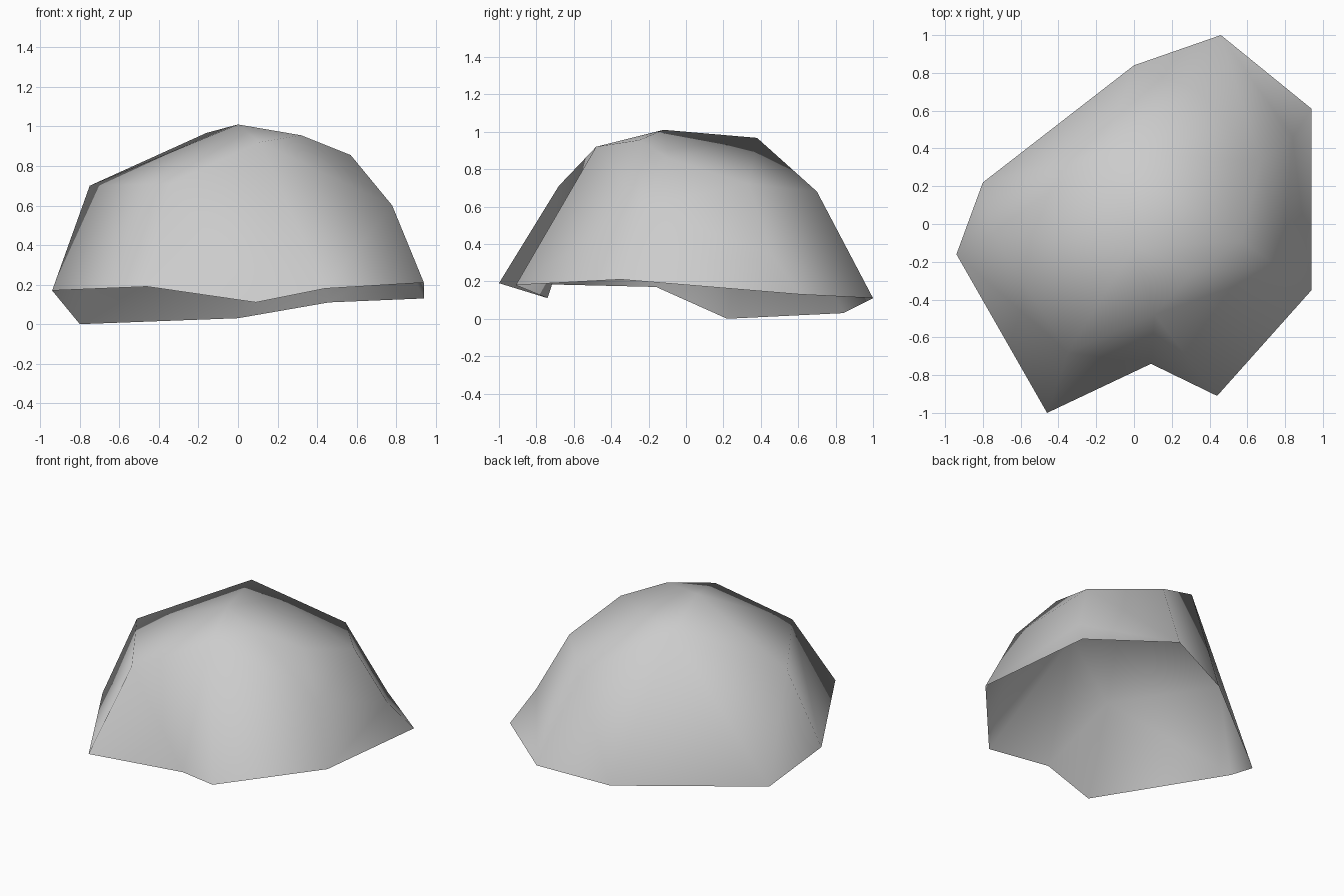
import bpy
import bmesh

if "Cube" in bpy.data.objects:
    bpy.data.objects.remove(bpy.data.objects["Cube"])

# Open rim of the boulder, counter-clockwise from the left
rim = [(-.94, -.16, .17), (-.46, -1, .19), (.09, -.74, .11),
       (.44, -.91, .18), (.94, -.35, .21), (.94, .61, .13),
       (.46, 1, .11), (0, .84, .03), (-.80, .22, 0)]

# Corners of the upper body
crown = {
    "left": (-.75, -.05, .70), "front": (-.35, -.68, .71),
    "brow": (.11, -.48, .92), "peak": (0, -.12, 1.01),
    "ridge": (.32, -.25, .955), "shoulder": (.57, -.09, .855),
    "right": (.78, -.24, .60), "dent": (.84, .46, .34),
    "back_right": (.67, .335, .72), "back": (.345, .70, .68),
    "back_top": (-.16, .38, .967),
}

# Facets grouped as fans: each hub corner and the corners around it
fans = [
    ("front", ["left", 0, 1, 2, "brow", "peak", "left"]),
    ("right", [3, 4, "dent", "back_right", "shoulder", "ridge", "brow", 3]),
    ("back_top", [7, 8, "left", "peak", "shoulder", "back_right", "back", 7]),
    ("peak", ["brow", "ridge", "shoulder"]),
    (6, [7, "back", "back_right", "dent", 5]),
    (2, [3, "brow"]),
    (4, [5, "dent"]),
    (8, [0, "left"]),
]

bm = bmesh.new()
corner = {i: bm.verts.new(co) for i, co in enumerate(rim)}
corner.update({name: bm.verts.new(co) for name, co in crown.items()})
for hub, ring in fans:
    for a, b in zip(ring, ring[1:]):
        bm.faces.new((corner[hub], corner[a], corner[b])).smooth = True

mesh = bpy.data.meshes.new("boulder")
bm.to_mesh(mesh)
bm.free()

# Plain grey stone
stone = bpy.data.materials.new("grey stone")
stone.diffuse_color = (.6, .6, .6, 1)
stone.use_nodes = True
stone.node_tree.nodes["Principled BSDF"].inputs["Base Color"].default_value = stone.diffuse_color
mesh.materials.append(stone)
boulder = bpy.data.objects.new("boulder", mesh)
bpy.context.collection.objects.link(boulder)
